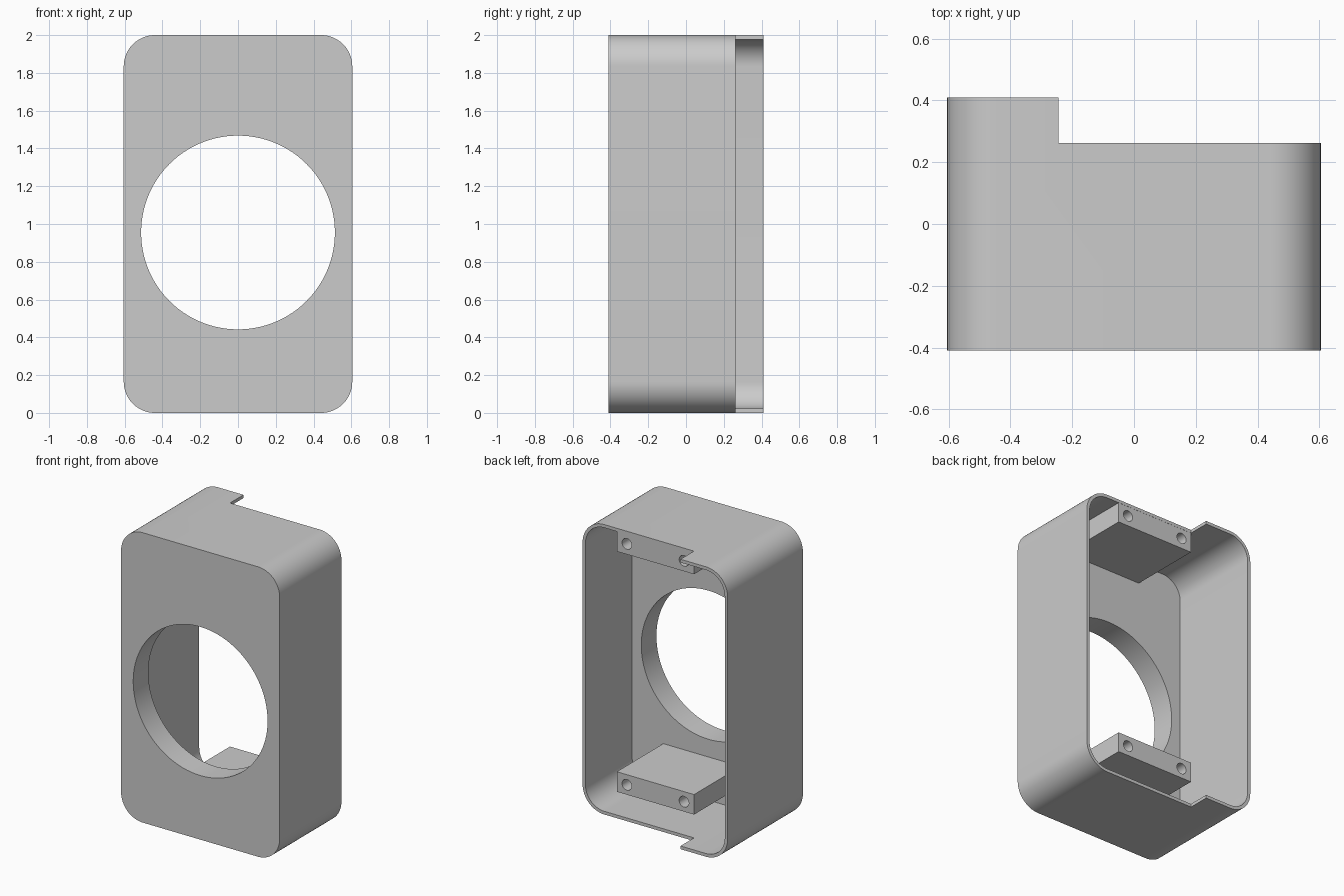
import bpy
import bmesh
import math

if "Cube" in bpy.data.objects:
    bpy.data.objects.remove(bpy.data.objects["Cube"], do_unlink=True)

HALF_W, HEIGHT, FRONT, BACK = 0.605, 2.0, -0.41, 0.41
WALL, PLATE, RADIUS = 0.022, 0.165, 0.165
NOTCH_X, NOTCH_Y = -0.245, 0.263

grey = bpy.data.materials.new("light_grey")
grey.use_nodes = True
grey.diffuse_color = (0.6, 0.6, 0.6, 1)
grey.node_tree.nodes["Principled BSDF"].inputs["Base Color"].default_value = (0.6, 0.6, 0.6, 1)


def prism(name, outline, y0, y1):
    """Extrude an x-z outline from y0 to y1."""
    bm = bmesh.new()
    face = bm.faces.new([bm.verts.new((x, y0, z)) for x, z in outline])
    result = bmesh.ops.extrude_face_region(bm, geom=[face])
    verts = [v for v in result["geom"] if isinstance(v, bmesh.types.BMVert)]
    bmesh.ops.translate(bm, verts=verts, vec=(0, y1 - y0, 0))
    bmesh.ops.recalc_face_normals(bm, faces=bm.faces)
    mesh = bpy.data.meshes.new(name)
    bm.to_mesh(mesh)
    bm.free()
    mesh.materials.append(grey)
    obj = bpy.data.objects.new(name, mesh)
    bpy.context.collection.objects.link(obj)
    return obj


def circle(cx, cz, r, n):
    return [(cx + r * math.cos(2 * math.pi * i / n),
             cz + r * math.sin(2 * math.pi * i / n)) for i in range(n)]


def box(x0, x1, z0, z1):
    return [(x0, z0), (x1, z0), (x1, z1), (x0, z1)]


def rounded(inset, steps=16):
    """Rounded rectangle outline, inset from the outer wall."""
    r = RADIUS - inset
    dx, dz = HALF_W - RADIUS, HEIGHT / 2 - RADIUS
    points = []
    for corner, (sx, sz) in enumerate([(1, 1), (-1, 1), (-1, -1), (1, -1)]):
        for i in range(steps + 1):
            a = math.pi / 2 * (corner + i / steps)
            points.append((sx * dx + r * math.cos(a),
                           HEIGHT / 2 + sz * dz + r * math.sin(a)))
    return points


def activate(obj):
    bpy.ops.object.select_all(action="DESELECT")
    obj.select_set(True)
    bpy.context.view_layer.objects.active = obj


def cut(obj, cutter):
    """Subtract a cutter and throw it away."""
    activate(obj)
    mod = obj.modifiers.new("cut", "BOOLEAN")
    mod.operation = "DIFFERENCE"
    mod.solver = "EXACT"
    mod.object = cutter
    bpy.ops.object.modifier_apply(modifier=mod.name)
    bpy.data.objects.remove(cutter, do_unlink=True)


def finish(obj):
    activate(obj)
    bpy.ops.object.shade_smooth_by_angle(angle=math.radians(30))


# Housing: open-backed shell, round front opening, stepped back rim
housing = prism("housing", rounded(0), FRONT, BACK)
cut(housing, prism("cavity", rounded(WALL), FRONT + PLATE, 1))
cut(housing, prism("opening", circle(0, 0.955, 0.513, 96), -1, 0))
cut(housing, prism("rim_step", box(NOTCH_X, 1, -1, 3), NOTCH_Y, 1))
finish(housing)

# Mounting blocks with two screw holes each
LEFT_X, INSET = 0.345, 0.077
for name, z0, z1, hole_z in [("lower_mounting_block", 0.182, 0.32, 0.25),
                             ("upper_mounting_block", 1.84, 1.985, 1.912)]:
    block = prism(name, box(NOTCH_X, LEFT_X, z0, z1), FRONT + PLATE - 0.01, NOTCH_Y - 0.001)
    for x in (NOTCH_X + INSET, LEFT_X - INSET):
        cut(block, prism("screw_hole", circle(x, hole_z, 0.037, 32), 0.0, 1))
    finish(block)
